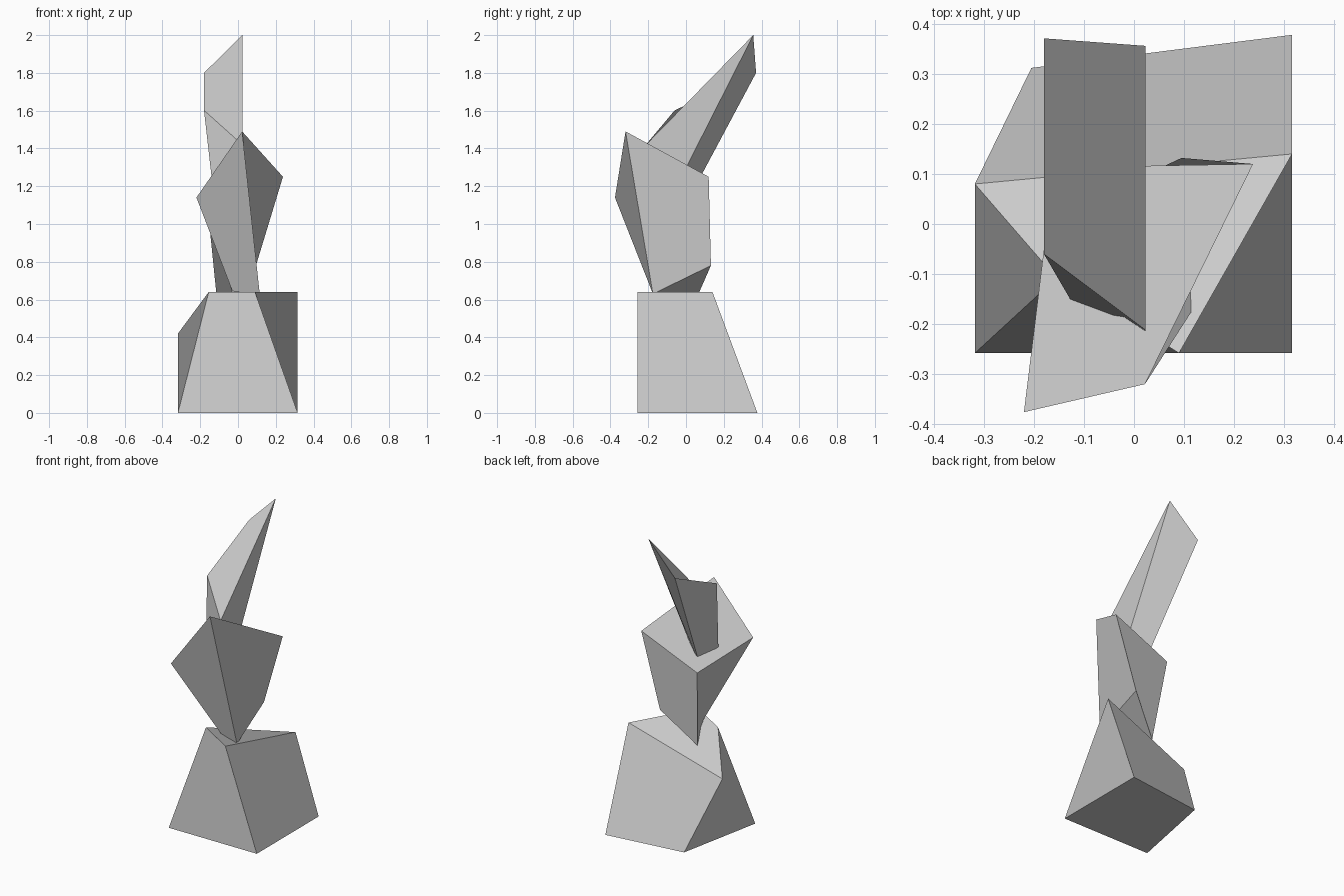
import bpy
import bmesh


def rough_block(name, bottom, top):
    """Irregular six-sided block: four bottom and four top corners, anticlockwise from above."""
    bm = bmesh.new()
    b = [bm.verts.new(p) for p in bottom]
    t = [bm.verts.new(p) for p in top]
    bm.faces.new(b[::-1])
    bm.faces.new(t)
    for i in range(4):
        j = (i + 1) % 4
        bm.faces.new((t[i], b[i], b[j], t[j]))
    mesh = bpy.data.meshes.new(name)
    bm.to_mesh(mesh)
    bm.free()
    obj = bpy.data.objects.new(name, mesh)
    bpy.context.collection.objects.link(obj)
    return obj


# Wide base stone, its top dipping at the back left
rough_block(
    "base_stone",
    [(-0.318, -0.258, 0), (0.316, -0.258, 0), (0.316, 0.378, 0), (-0.205, 0.312, 0)],
    [(-0.155, -0.108, 0.64), (0.09, -0.258, 0.64), (0.316, 0.14, 0.64), (-0.318, 0.08, 0.42)],
)

# Middle stone, flaring upward from a narrow foot
rough_block(
    "middle_stone",
    [(-0.03, -0.135, 0.645), (0.115, -0.175, 0.63), (0.095, 0.132, 0.78), (-0.108, 0.038, 0.566)],
    [(-0.22, -0.376, 1.14), (0.022, -0.32, 1.49), (0.238, 0.12, 1.25), (-0.16, 0.113, 1.08)],
)

# Leaning top shard, its foot sunk into the middle stone
rough_block(
    "top_shard",
    [(0.023, -0.22, 1.12), (0.023, -0.10, 1.10), (-0.08, -0.03, 1.05), (-0.123, -0.158, 1.10)],
    [(0.023, -0.212, 1.42), (0.023, 0.356, 2.0), (-0.18, 0.371, 1.8), (-0.18, -0.06, 1.602)],
)
